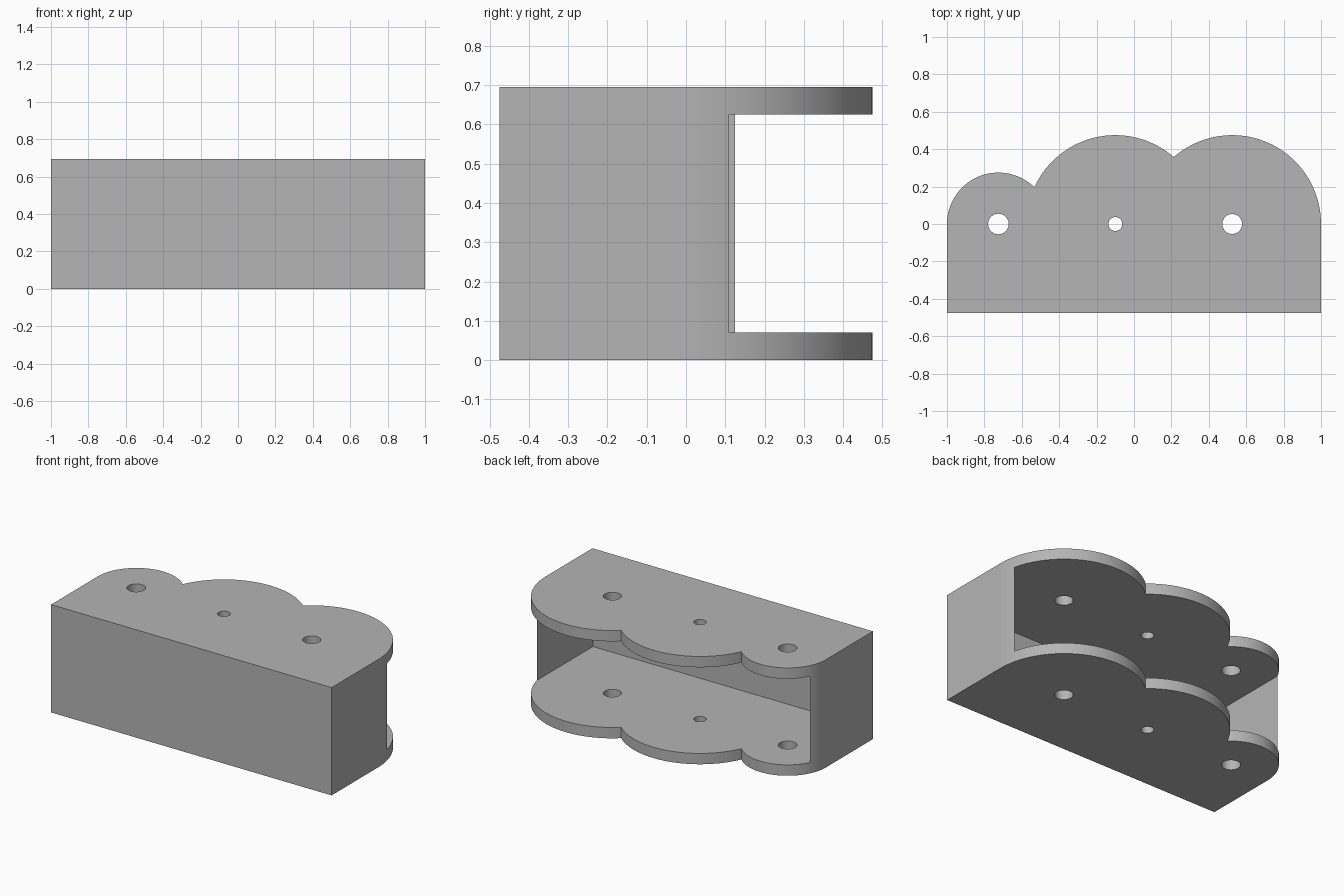
import bpy
import bmesh
import math

HEIGHT, PLATE = 0.695, 0.07
FRONT = -0.475
# Lobes: centre x, radius, hole radius
LOBES = [(-0.725, 0.275, 0.055), (-0.10, 0.475, 0.037), (0.525, 0.475, 0.053)]

cube = bpy.data.objects.get("Cube")
if cube:
    bpy.data.objects.remove(cube, do_unlink=True)

grey = bpy.data.materials.new("plain grey")
grey.use_nodes = True
colour = (0.46, 0.46, 0.46, 1)
grey.diffuse_color = colour
grey.node_tree.nodes["Principled BSDF"].inputs["Base Color"].default_value = colour


def prism(name, outline, z0, z1):
    """Extrude a counter-clockwise outline from z0 to z1."""
    bm = bmesh.new()
    base = bm.faces.new([bm.verts.new((x, y, z0)) for x, y in outline])
    top = bmesh.ops.extrude_face_region(bm, geom=[base])["geom"]
    bmesh.ops.translate(bm, vec=(0, 0, z1 - z0),
                        verts=[v for v in top if isinstance(v, bmesh.types.BMVert)])
    bmesh.ops.recalc_face_normals(bm, faces=bm.faces)
    mesh = bpy.data.meshes.new(name)
    bm.to_mesh(mesh)
    bm.free()
    mesh.materials.append(grey)
    obj = bpy.data.objects.new(name, mesh)
    bpy.context.collection.objects.link(obj)
    return obj


def arc(cx, r, a0, a1, steps):
    return [(cx + r * math.cos(a0 + (a1 - a0) * i / steps),
             r * math.sin(a0 + (a1 - a0) * i / steps)) for i in range(steps + 1)]


def meeting_x(a, b):
    """x where two neighbouring lobe circles cross."""
    return (a[0] + b[0]) / 2 + (a[1] ** 2 - b[1] ** 2) / (2 * (b[0] - a[0]))


# Scalloped outline: flat front, three arcs along the back from right to left
cuts = [-1] + [meeting_x(a, b) for a, b in zip(LOBES, LOBES[1:])] + [1]
outline = [(-1, FRONT), (1, FRONT)]
for i in (2, 1, 0):
    cx, r, _ = LOBES[i]
    start = math.acos(max(-1, min(1, (cuts[i + 1] - cx) / r)))
    end = math.acos(max(-1, min(1, (cuts[i] - cx) / r)))
    points = arc(cx, r, start, end, 40)
    outline += points if i == 2 else points[1:]
body = prism("bracket_body", outline, 0, HEIGHT)

# Cutters: the open-backed cavity and the three through holes
x0, x1, y0, y1 = -0.97, 0.987, FRONT + 0.013, 0.8
cutters = [prism("cavity_cutter", [(x0, y0), (x1, y0), (x1, y1), (x0, y1)],
                 PLATE, HEIGHT - PLATE)]
for cx, _, hole in LOBES:
    cutters.append(prism("hole_cutter", arc(cx, hole, 0, math.tau, 48)[:-1],
                         -0.1, HEIGHT + 0.1))

bpy.ops.object.select_all(action="DESELECT")
body.select_set(True)
bpy.context.view_layer.objects.active = body
for cutter in cutters:
    cutter.hide_render = True
    mod = body.modifiers.new("cut", "BOOLEAN")
    mod.operation = "DIFFERENCE"
    mod.solver = "EXACT"
    mod.object = cutter
    bpy.ops.object.modifier_apply(modifier=mod.name)
    bpy.data.objects.remove(cutter, do_unlink=True)

# Smooth arcs and holes, crisp edges
bpy.ops.object.shade_smooth_by_angle(angle=math.radians(30))
